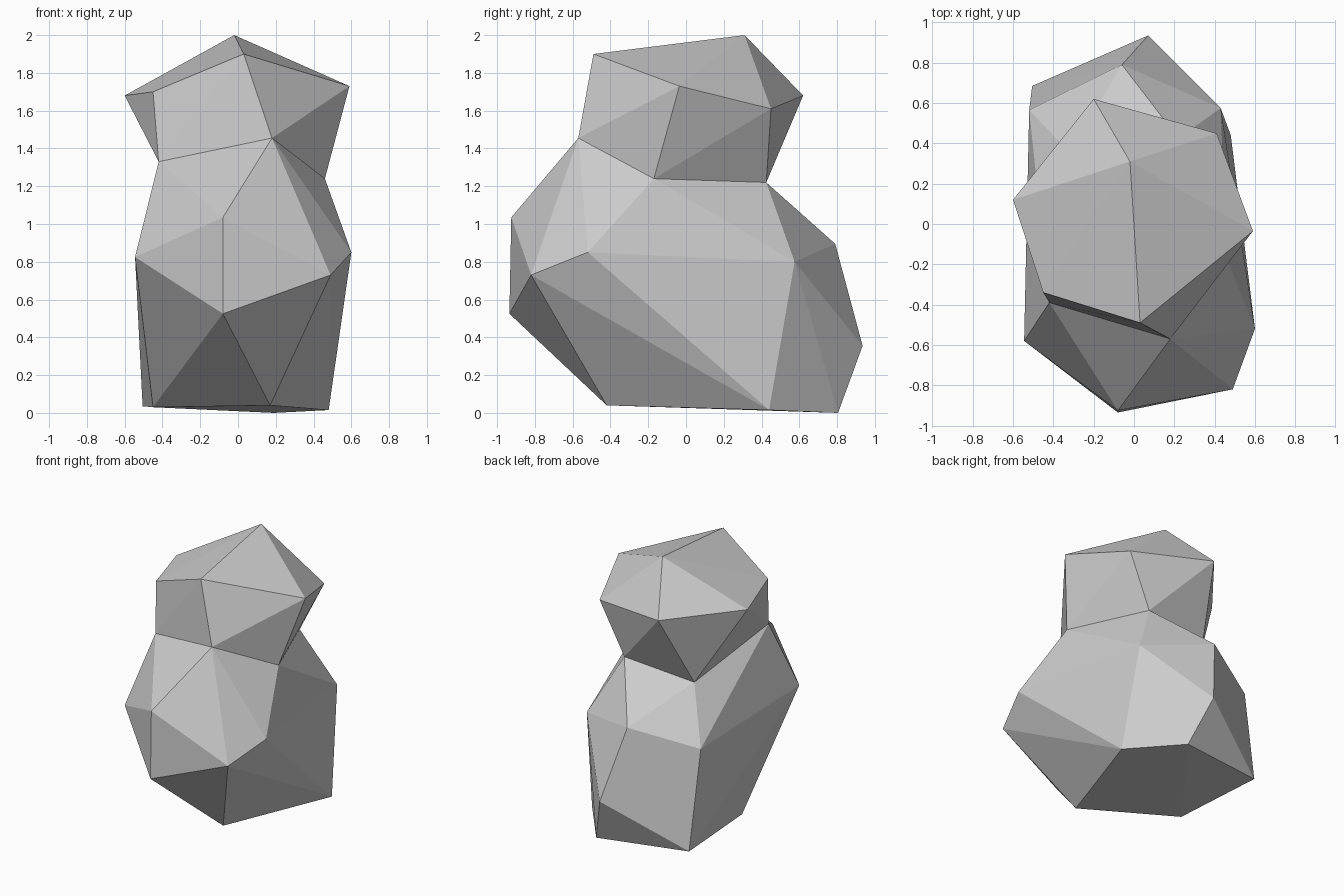
import bpy, bmesh

if "Cube" in bpy.data.objects:
    bpy.data.objects.remove(bpy.data.objects["Cube"])

# Shared neck loop where the two lumps meet
neck = [(-.42, -.39, 1.33), (.18, -.57, 1.455), (.46, -.17, 1.24),
        (.22, .425, 1.22), (-.315, .35, 1.14)]

# Upper lump: rim then crown
head = [(-.45, -.34, 1.70), (.59, -.035, 1.73), (.41, .45, 1.61),
        (-.20, .62, 1.68), (-.60, .12, 1.68),
        (.03, -.49, 1.90), (-.02, .31, 2.0)]

# Lower lump: shoulder ring, belly and base
body = [(-.08, -.925, 1.035), (.60, -.52, .85), (.43, .575, .80),
        (-.06, .79, .895), (-.52, .565, .77), (-.545, -.58, .825),
        (-.08, -.935, .525), (.49, -.82, .73), (.07, .935, .355),
        (.17, -.42, .04), (.48, .44, .015), (.19, .805, 0),
        (-.505, .685, .035), (-.45, -.03, .03)]


def faceted_lump(name, points):
    """Wrap the points in a flat-faced skin, open at the neck."""
    bm = bmesh.new()
    ring = [bm.verts.new(p) for p in neck]
    for p in points:
        bm.verts.new(p)
    bmesh.ops.convex_hull(bm, input=bm.verts)
    caps = [f for f in bm.faces if all(v in ring for v in f.verts)]
    bmesh.ops.delete(bm, geom=caps, context='FACES')
    bmesh.ops.recalc_face_normals(bm, faces=bm.faces)
    mesh = bpy.data.meshes.new(name)
    bm.to_mesh(mesh)
    bm.free()
    ob = bpy.data.objects.new(name, mesh)
    bpy.context.collection.objects.link(ob)
    return ob


faceted_lump("lower_boulder", body)
faceted_lump("upper_boulder", head)
